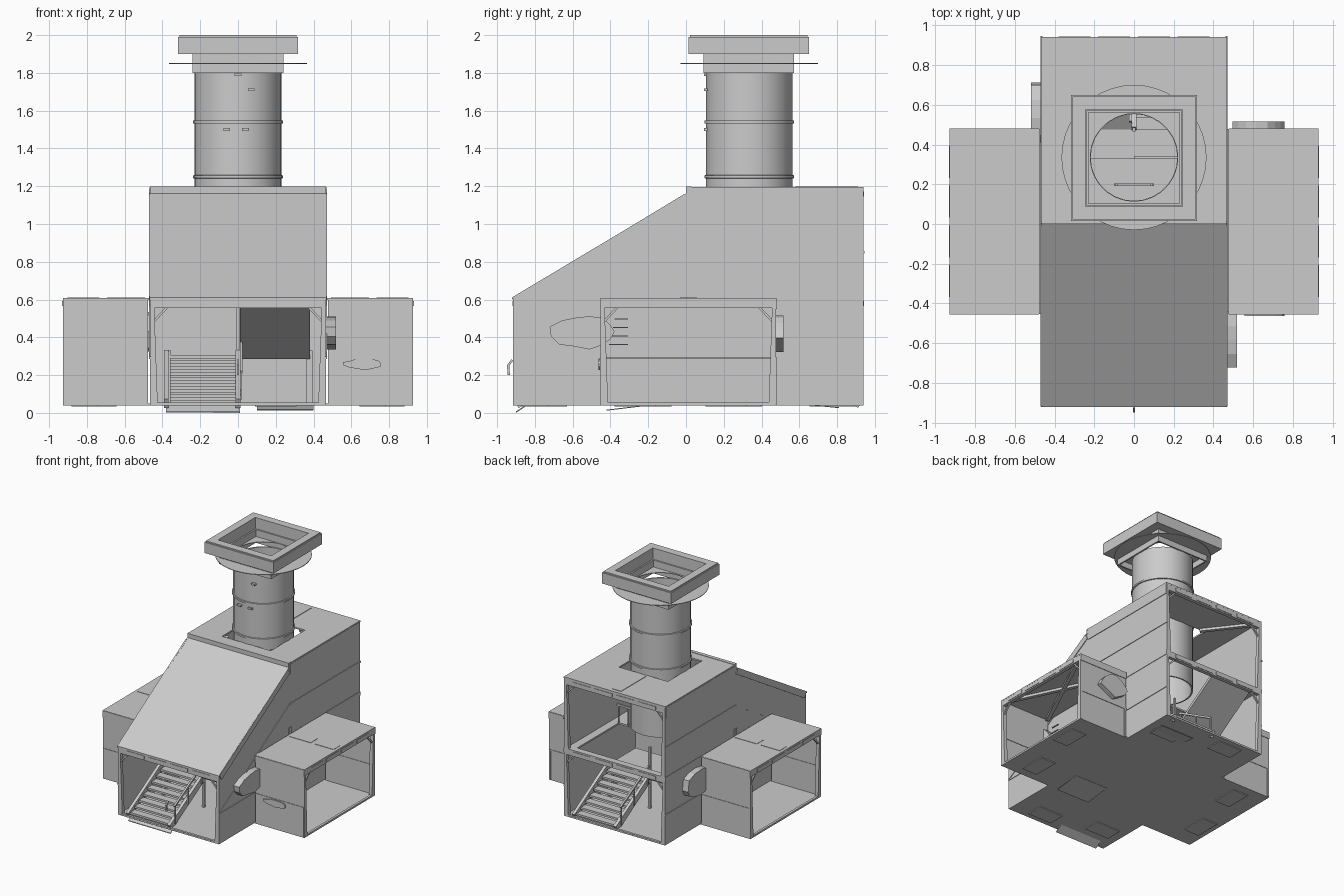
import bpy, bmesh, math, random
from mathutils import Vector, Matrix

if "Cube" in bpy.data.objects:
    bpy.data.objects.remove(bpy.data.objects["Cube"])

random.seed(4)
C = Vector((0, 0.0125, 0))
T = Matrix.Identity(4)          # current placement of a repeated part


def turn(k):
    """Quarter turns about the middle of the cross plan."""
    return Matrix.Translation(C) @ Matrix.Rotation(k * math.pi / 2, 4, 'Z') @ Matrix.Translation(-C)


def finish(name, bm, smooth=False):
    bmesh.ops.recalc_face_normals(bm, faces=bm.faces)
    bm.transform(T)
    me = bpy.data.meshes.new(name)
    bm.to_mesh(me)
    bm.free()
    ob = bpy.data.objects.new(name, me)
    bpy.context.collection.objects.link(ob)
    if smooth:
        bpy.context.view_layer.objects.active = ob
        ob.select_set(True)
        bpy.ops.object.shade_smooth_by_angle(angle=math.radians(35))
        ob.select_set(False)
    return ob


def box(name, x0, x1, y0, y1, z0, z1):
    bm = bmesh.new()
    bmesh.ops.create_cube(bm, size=1)
    for v in bm.verts:
        v.co = Vector((x0 if v.co.x < 0 else x1, y0 if v.co.y < 0 else y1, z0 if v.co.z < 0 else z1))
    return finish(name, bm)


def beam(name, p, q, w, h):
    p, q = Vector(p), Vector(q)
    d = q - p
    u = d.normalized()
    side = u.cross(Vector((0, 0, 1)))
    side = side.normalized() if side.length > 1e-4 else Vector((1, 0, 0))
    up = side.cross(u)
    bm = bmesh.new()
    bmesh.ops.create_cube(bm, size=1)
    for v in bm.verts:
        c = v.co.copy()
        v.co = (p + q) / 2 + u * c.x * d.length + side * c.y * w + up * c.z * h
    return finish(name, bm)


def prism(name, pts, offset):
    """Flat polygon pushed along an offset vector."""
    bm = bmesh.new()
    f = bm.faces.new([bm.verts.new(p) for p in pts])
    r = bmesh.ops.extrude_face_region(bm, geom=[f])
    bmesh.ops.translate(bm, vec=offset, verts=[g for g in r['geom'] if isinstance(g, bmesh.types.BMVert)])
    return finish(name, bm)


def lathe(name, prof, cx, cy, n=28):
    bm = bmesh.new()
    rings = [[bm.verts.new((cx + r * math.cos(2 * math.pi * i / n), cy + r * math.sin(2 * math.pi * i / n), z))
              for i in range(n)] for r, z in prof]
    for a, b in zip(rings, rings[1:] + rings[:1]):
        for i in range(n):
            j = (i + 1) % n
            bm.faces.new((a[i], a[j], b[j], b[i]))
    return finish(name, bm, True)


def square_ring(name, cx, cy, o, i, z0, z1):
    for s in (-1, 1):
        box(name, *sorted((cx + s * o, cx + s * i)), cy - o, cy + o, z0, z1)
        box(name, cx - i, cx + i, *sorted((cy + s * o, cy + s * i)), z0, z1)


def torn_patch(name, cx, y, cz, rx, rz, depth):
    """Jagged sheet bent away from a wall that faces -y."""
    pts = []
    for i in range(13):
        a, k = 2 * math.pi * i / 13, random.uniform(0.7, 1.0)
        pts.append((cx + rx * k * math.cos(a), y, cz + rz * k * math.sin(a)))
    prism(name, pts, Vector((0, -depth, 0)))


def frame(name, y, z0, z1, sill):
    """Open end: posts, slotted lintel and corner gussets, facing -y."""
    for s in (-1, 1):
        prism(name + "_post", [(s * .465, y, z0), (s * .425, y, z0), (s * .445, y, z1), (s * .465, y, z1)],
              Vector((0, .03, 0)))
        beam(name + "_gusset", (s * .445, y + .015, z1 - .12), (s * .37, y + .015, z1 - .04), .012, .012)
    box(name + "_lintel", -.465, .465, y, y + .03, z1 - .05, z1)
    for i in range(4):
        x = -.3 + i * .2
        box(name + "_lintel_slot", x - .08, x + .08, y - .004, y, z1 - .04, z1 - .012)
    if sill:
        box(name + "_sill", -.465, .465, y, y + .02, z0, z0 + .015)


def roof_braces(name, x0, x1, y0, y1, z):
    beam(name, (x0, y0, z), (x1, y1, z), .03, .02)
    beam(name, (x0, y1, z + .001), (x1, y0, z + .001), .03, .02)


def stairs():
    """U-shaped flight: up, half landing, then back towards the opening."""
    n, ya, yb = 8, -.90, -.45
    for i in range(n):
        t = (i + .5) / n
        y = ya + (yb - ya) * t
        box("stair_tread", -.36, -.01, y - .032, y + .032, .05 + .24 * t, .066 + .24 * t)
    for x in (-.38, 0):
        beam("stair_stringer", (x, ya, .05), (x, yb, .31), .025, .055)
    box("stair_landing", -.39, .39, yb, -.08, .285, .305)
    prism("upper_flight", [(.01, yb, .285), (.01, yb, .31), (.01, ya + .02, .6), (.01, ya + .02, .57)],
          Vector((.37, 0, 0)))
    box("stair_newel", -.008, .008, yb - .01, yb + .01, .05, .56)
    for x in (-.39, .36):
        box("landing_post", x, x + .035, yb, yb + .03, .05, .33)
    for y, z in ((-.85, .07), (-.68, .165), (-.5, .265)):
        box("stair_baluster", .012, .022, y - .005, y + .005, z, z + .15)
    beam("stair_handrail", (.017, -.86, .215), (.017, -.49, .42), .015, .015)


# Cross-shaped floor, with plates on the underside
box("floor_hall", -.465, .465, -.915, .94, .04, .05)
for k in range(4):
    T = turn(k)
    if k % 2:
        box("floor_wing", -.465, .465, -.915, -.4525, .04, .05)
    for x, y in ((-.28, -.7), (.2, -.8)):
        box("floor_under_plate", x - .11, x + .11, y - .07, y + .07, .034, .041)
T = Matrix.Identity(4)
prism("loose_floor_flap", [(-.38, -.90, .002), (.01, -.90, .0), (.01, -.84, .04), (-.38, -.84, .04)], Vector((0, 0, .006)))
prism("loose_floor_flap", [(.1, -.42, .012), (.4, -.42, .012), (.4, -.2, .038), (.1, -.2, .038)], Vector((0, 0, .005)))
prism("loose_floor_flap", [(.1, .68, .038), (.4, .68, .038), (.4, .81, .025), (.1, .81, .025)], Vector((0, 0, .005)))

# Four open ends
for k in range(4):
    T = turn(k)
    frame("lower_opening", -.9145, .04, .605, True)
T = turn(2)
frame("upper_opening", -.9145, .6, 1.185, False)

# Side wings (opening faces local -y)
for k in (1, 3):
    T = turn(k)
    for s in (-1, 1):
        box("wing_wall", *sorted((s * .465, s * .455)), -.915, -.465, .045, .6)
        box("wing_wall_seam", *sorted((s * .469, s * .451)), -.912, -.465, .284, .294)
        box("wing_roof_lip", *sorted((s * .469, s * .465)), -.915, -.465, .55, .605)
        for y in (-.912, -.485):
            box("wing_corner_strip", *sorted((s * .469, s * .465)), y, y + .015, .045, .29)
    box("wing_roof", -.465, .465, -.915, -.46, .597, .607)
    box("wing_roof_plank", -.045, .045, -.89, -.72, .606, .610)
    box("wing_roof_plank", -.045, .045, -.68, -.48, .606, .610)
    roof_braces("wing_roof_brace", -.44, .44, -.9, -.48, .587)
    box("wing_inner_seam", -.455, .455, -.474, -.465, .284, .294)

# Hall side walls, half plain under the slope, half two storeys tall
T = Matrix.Identity(4)
for s in (-1, 1):
    x = s * .465
    prism("hall_side_wall", [(x, -.915, .045), (x, .94, .045), (x, .94, 1.185), (x, .0125, 1.185),
                             (x, 0, 1.15), (x, -.915, .6)], Vector((-s * .012, 0, 0)))
    box("hall_wall_seam", x - .005, x + .005, -.915, -.45, .285, .295)
    box("hall_wall_seam", x - .005, x + .005, .47, .94, .285, .295)
    box("hall_wall_seam", x - .004, x + .004, .47, .94, .57, .605)
    box("upper_wall_seam", x - .005, x + .005, .02, .945, .845, .857)
    beam("slope_wall_seam", (x, -.915, .295), (x, .01, .85), .01, .01)
    box("upper_roof_lip", x - .005, x + .005, .02, .935, 1.1, 1.185)
    box("wall_joint", x - .006, x + .006, 0, .03, .6, .66)
    beam("slope_roof_rim", (x, -.90, .59), (x, 0, 1.135), .012, .05)

# Sloped and flat roofs
prism("slope_roof", [(-.468, -.92, .60), (-.468, -.92, .612), (-.468, .005, 1.165), (-.468, .005, 1.15)],
      Vector((.936, 0, 0)))
box("ridge_strip", -.466, .466, 0, .03, 1.155, 1.198)
half = .225                     # flat roof leaves the chimney opening clear
for s in (-1, 1):
    box("upper_roof", *sorted((s * .468, s * half)), .015, .94, 1.183, 1.195)
box("upper_roof", -half, half, .015, .11, 1.183, 1.195)
box("upper_roof", -half, half, .56, .94, 1.183, 1.195)
box("roof_plank", -.04, .04, .58, .91, 1.194, 1.199)
for s in (-1, 1):
    beam("upper_roof_brace", (s * .44, .92, 1.17), (s * .17, .57, 1.17), .03, .02)
    beam("upper_roof_brace", (s * .44, .04, 1.17), (s * .2, .16, 1.17), .03, .02)

# Inner dividing wall and upper floor around the stairwell
box("dividing_wall", -.455, .455, .006, .018, .05, .6)
box("upper_floor", -.455, .455, .0, .33, .588, .602)
box("upper_floor", -.455, -.39, .33, .93, .588, .602)
box("upper_floor", .385, .455, .33, .93, .588, .602)
box("upper_floor", -.455, .455, .88, .93, .588, .602)
for i in range(5):
    box("stairwell_baluster", .02 + i * .09, .03 + i * .09, .33, .34, .6, .75)
box("stairwell_rail", .0, .4, .328, .342, .745, .76)

# Stairs in the front and back halves
for k in (0, 2):
    T = turn(k)
    stairs()

# Torn sheet patches on the walls
for k in (1, 3):
    T = turn(k)
    torn_patch("hall_patch", -.545, -.45, .43, .2, .11, .055)
    for i in range(4):
        box("patch_strip", -.42 + .01 * i, -.32, -.482, -.474, .36 + i * .045, .366 + i * .045)
for k in (0, 2):
    T = turn(k)
    torn_patch("wing_patch", .66 if k == 0 else -.63, -.452, .26 if k == 0 else .42,
               .11 if k == 0 else .14, .035 if k == 0 else .11, .012 if k == 0 else .04)

# Front hook
T = Matrix.Identity(4)
beam("front_hook", (0, -.92, .28), (0, -.942, .25), .012, .012)
beam("front_hook", (0, -.942, .255), (0, -.938, .2), .012, .012)

# Chimney pipe with bands and brackets
PY = .335
lathe("chimney_pipe", [(.23, .69), (.23, 1.81), (.218, 1.81), (.218, .69)], 0, PY)
for z in (1.25, 1.54):
    lathe("pipe_band", [(.226, z - .01), (.238, z - .007), (.238, z + .007), (.226, z + .01)], 0, PY)
for x, z in ((-.06, 1.5), (.04, 1.5), (0, 1.79), (.07, 1.71)):
    box("pipe_bracket", x - .018, x + .018, .094, .115, z - .007, z + .007)
for x in (-.09, .09):
    box("pipe_ladder_side", x - .006, x + .006, .19, .205, .6, 1.1)
for i in range(5):
    box("pipe_ladder_rung", -.1, .1, .192, .203, .68 + i * .1, .69 + i * .1)

# Chimney head: square neck, round flange and square rim
lathe("chimney_flange", [(.22, 1.848), (.365, 1.848), (.365, 1.853), (.22, 1.853)], 0, PY, 40)
square_ring("chimney_neck", 0, .332, .24, .228, 1.80, 1.91)
square_ring("chimney_rim", 0, .332, .318, .245, 1.90, 1.99)
square_ring("chimney_rim_top", 0, .332, .31, .245, 1.99, 2.0)
